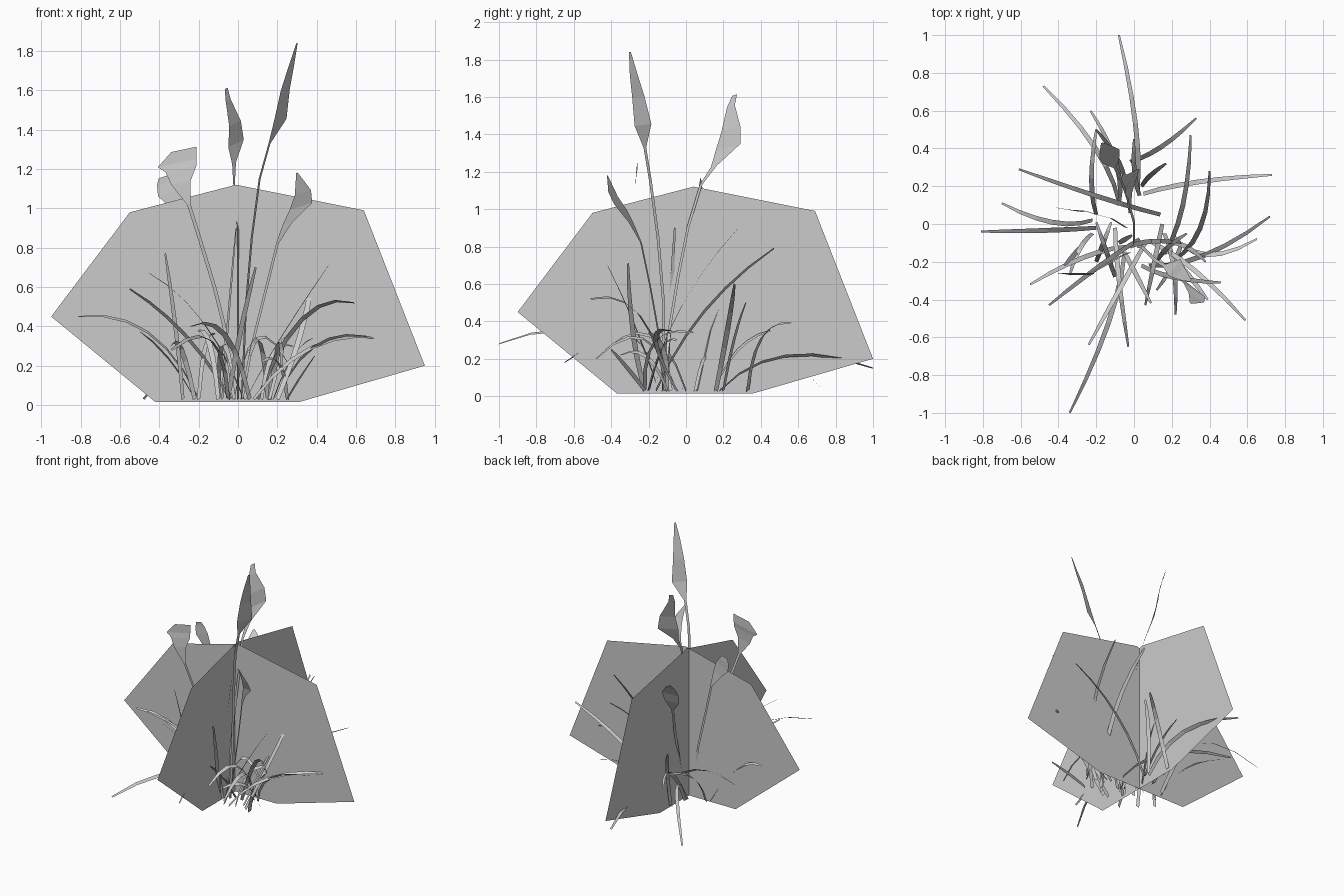
import bpy
from mathutils import Vector as V


def mesh_object(name, verts, faces):
    me = bpy.data.meshes.new(name)
    me.from_pydata([tuple(v) for v in verts], [], faces)
    me.update()
    ob = bpy.data.objects.new(name, me)
    bpy.context.collection.objects.link(ob)
    return ob


def add_ribbon(verts, faces, points, widths, side):
    # Flat strip along a path, widened along the side direction
    start = len(verts)
    for p, w in zip(points, widths):
        verts += [p - side * w / 2, p + side * w / 2]
    for i in range(len(points) - 1):
        a = start + 2 * i
        faces.append((a, a + 1, a + 3, a + 2))


def bezier(a, b, c, t):
    return a * (1 - t) ** 2 + b * 2 * t * (1 - t) + c * t * t


# Two crossed foliage cards sharing one outline
outline = [(-.95, .45), (-.55, .98), (-.01, 1.12), (.64, .99),
           (.95, .2), (.31, .015), (-.42, .015)]
mesh_object("foliage_card_wide", [(u, .015, z) for u, z in outline], [range(7)])
mesh_object("foliage_card_deep", [(-.035, u + .05, z) for u, z in outline], [range(7)])


# Grass tufts: base x, y, tip x, y, z, height of bend, sideways bend
def tuft(name, blades, width=.03):
    verts, faces = [], []
    for i, (bx, by, tx, ty, tz, rise, bend) in enumerate(blades):
        base, tip = V((bx, by, .03)), V((tx, ty, tz))
        d = V((tx - bx, ty - by, 0)).normalized()
        side = V((-d.y, d.x, 0))
        ctrl = base.lerp(tip, .35) + side * bend
        ctrl.z = rise
        pts = [bezier(base, ctrl, tip, t / 6) for t in range(7)]
        # Blades lean alternately to either side
        lean = V((side.x, side.y, .6 if i % 2 else -.6)).normalized()
        add_ribbon(verts, faces, pts, [width * f for f in (.8, .9, 1, 1, .9, .75, .4)], lean)
    mesh_object(name, verts, faces)


tuft("grass_back", [
    (.02, .18, -.08, 1.0, .15, .34, -.06),
    (-.08, .12, -.48, .73, .03, .5, -.1),
    (.14, .05, -.61, .29, .35, .4, .02),
    (-.02, .33, .33, .56, .39, .42, -.05),
    (.05, .16, .73, .26, .6, .4, .04),
    (-.08, .1, -.23, .6, .35, .45, -.1),
    (-.2, .05, -.2, .5, .4, .35, .05),
    (.04, .2, .17, .32, .5, .35, .02),
    (-.05, .25, -.2, .5, .55, .4, -.03),
    (.03, .15, .0, .45, .35, .3, .03),
])
tuft("grass_right", [
    (.16, -.16, .3, .47, .79, .5, -.08),
    (.2, -.2, .4, .28, .9, .5, -.14),
    (.1, -.1, .59, -.51, .52, .6, .06),
    (.08, -.22, .72, .04, .34, .4, -.12),
    (.2, -.05, .65, -.08, .35, .4, -.2),
    (.04, -.22, .46, -.31, .71, .3, -.05),
    (.16, -.05, .22, -.48, .2, .5, .05),
    (.18, -.1, .38, -.2, .34, .3, .05),
    (.25, -.1, .12, -.35, .22, .3, .03),
    (.25, -.22, .39, -.4, .25, .12, .0),
    (.15, .0, .06, -.43, .25, .5, .0),
    (.12, -.2, .28, -.05, .3, .35, .03),
])
tuft("grass_left", [
    (-.05, -.15, -.34, -1.0, .28, .5, .08),
    (-.1, -.02, -.03, -.65, .18, .5, -.02),
    (.03, -.08, -.45, -.43, .67, .5, -.02),
    (-.04, -.12, -.55, -.32, .59, .4, -.06),
    (-.2, -.02, -.81, -.04, .45, .5, .01),
    (-.22, .02, -.7, .11, .45, .4, .1),
    (-.08, -.1, -.01, -.06, .9, .4, .0),
    (-.28, -.12, -.37, -.22, .77, .4, .0),
    (-.05, -.15, .09, -.42, .7, .35, .0),
    (.06, -.1, -.24, -.64, .4, .5, .0),
    (-.2, -.2, -.12, .01, .36, .4, .0),
    (-.22, -.05, -.34, -.27, .3, .4, -.04),
    (-.1, -.28, -.2, .01, .38, .4, .0),
    (-.02, -.12, .25, -.1, .22, .55, .04),
])


# Tall stalks, each a thin stem ending in a broad leaf
def stalk(name, stem, leaf, side):
    verts, faces = [], []
    side = V(side).normalized()
    pts = [V(p) for p in stem] + [V(p[:3]) for p in leaf]
    widths = [.018] * len(stem) + [p[3] for p in leaf]
    add_ribbon(verts, faces, pts, widths, side)
    mesh_object(name, verts, faces)


stalk("stalk_tallest",
      [(.02, -.12, .03), (.04, -.12, .5), (.07, -.15, .85), (.11, -.19, 1.15), (.16, -.22, 1.33)],
      [(.215, -.23, 1.45, .11), (.24, -.255, 1.6, .08), (.27, -.28, 1.72, .05), (.3, -.3, 1.84, .012)],
      (.6, .85, .1))
stalk("stalk_back",
      [(0, -.1, .03), (0, -.09, .35), (0, -.04, .65), (0, .01, .9), (-.02, .08, 1.13)],
      [(-.02, .15, 1.23, .04), (-.01, .225, 1.33, .16), (-.015, .24, 1.43, .12),
       (-.05, .24, 1.55, .05), (-.06, .26, 1.61, .03)],
      (.5, .85, .25))
stalk("stalk_left",
      [(-.02, -.15, .03), (-.07, -.17, .4), (-.12, -.2, .6), (-.19, -.24, .83), (-.25, -.27, 1.02)],
      [(-.29, -.27, 1.13, .1), (-.29, -.265, 1.2, .16), (-.31, -.26, 1.23, .2), (-.275, -.26, 1.3, .13)],
      (.95, 0, .2))
stalk("stalk_right",
      [(.02, -.12, .03), (.07, -.14, .3), (.14, -.19, .58), (.2, -.24, .82)],
      [(.25, -.29, .92, .06), (.32, -.35, 1.01, .14), (.33, -.39, 1.08, .1), (.3, -.42, 1.18, .01)],
      (.8, -.5, .25))
stalk("stalk_far_left",
      [(-.04, -.02, .03), (-.12, .03, .4), (-.2, .05, .7), (-.26, .07, .92)],
      [(-.31, .07, 1.02, .08), (-.35, .075, 1.08, .12), (-.37, .08, 1.13, .09), (-.38, .08, 1.16, .05)],
      (.9, -.15, .3))
stalk("stalk_rear_left",
      [(-.02, .06, .03), (-.03, .13, .35), (-.06, .22, .6), (-.1, .3, .78)],
      [(-.12, .34, .86, .1), (-.13, .37, .93, .12), (-.15, .4, .99, .07), (-.17, .43, 1.03, .01)],
      (.85, .4, .2))
